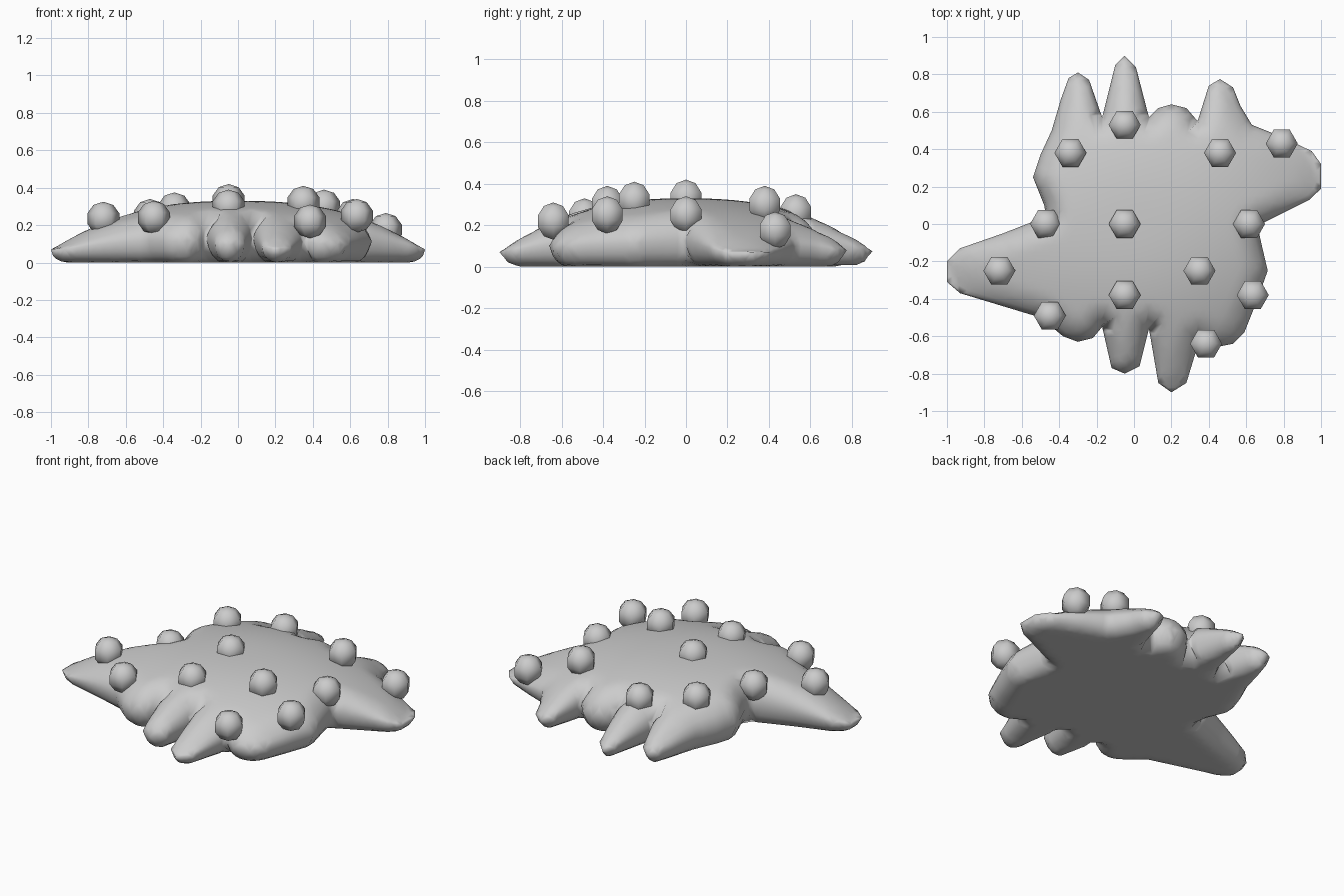
import bpy, bmesh, math
from mathutils import Vector
from mathutils.geometry import delaunay_2d_cdt, intersect_point_line

if "Cube" in bpy.data.objects:
    bpy.data.objects.remove(bpy.data.objects["Cube"])

# Body outline seen from above, clockwise from the left notch
OUT = [(-.48, .1), (-.54, .25), (-.5, .37), (-.44, .5), (-.39, .67), (-.35, .78), (-.3, .81),
       (-.24, .77), (-.17, .57), (-.1, .85), (-.05, .9), (.01, .84), (.08, .57), (.13, .62),
       (.2, .64), (.28, .62), (.34, .55), (.4, .74), (.46, .775), (.53, .73), (.57, .63),
       (.63, .53), (.78, .47), (.95, .39), (1, .32), (1, .19), (.94, .13), (.66, -.01),
       (.68, -.1), (.715, -.25), (.65, -.43), (.59, -.58), (.53, -.64), (.43, -.66),
       (.35, -.62), (.28, -.85), (.2, -.9), (.13, -.85), (.08, -.56), (.03, -.76),
       (-.05, -.8), (-.12, -.77), (-.17, -.55), (-.22, -.61), (-.3, -.63), (-.38, -.6),
       (-.5, -.5), (-.93, -.37), (-1, -.31), (-1, -.2), (-.93, -.13), (-.7, -.05), (-.47, .04)]
OUT = [Vector(p) for p in OUT]
SEGS = list(zip(OUT, OUT[1:] + OUT[:1]))


def edge_dist(p):
    best = 9
    for a, b in SEGS:
        t = max(0, min(1, (p - a).dot(b - a) / (b - a).length_squared))
        best = min(best, (p - a.lerp(b, t)).length)
    return best


def inside(p):
    hit = False
    for a, b in SEGS:
        if (a.y > p.y) != (b.y > p.y) and p.x < a.x + (p.y - a.y) * (b.x - a.x) / (b.y - a.y):
            hit = not hit
    return hit


def heights(p, d):
    """Top, bottom and rim height of the domed body."""
    q = min(1, (p.x / 1.02) ** 2 + (p.y / .92) ** 2)
    dome = .08 + .25 * (1 - q ** 1.2)
    rim = .042 + .35 * dome

    def bulge(w):
        return math.sqrt(1 - (1 - min(1, d / w)) ** 2)
    return rim + (dome - rim) * bulge(.13), rim * (1 - bulge(.09)), rim


# Sample points: rim, inset rings, interior grid
rim_pts, inset = [], []
for a, b in SEGS:
    n = max(1, round((b - a).length / .03))
    normal = Vector((b.y - a.y, a.x - b.x)).normalized()
    for i in range(n):
        p = a.lerp(b, i / n)
        rim_pts.append(p)
        for off in (.01, .028, .055):
            c = p + normal * off
            if inside(c) and edge_dist(c) > .93 * off:
                inset.append(c)
for j in range(-24, 25):
    for i in range(-27, 28):
        c = Vector((i * .038 + (j % 2) * .019, j * .038))
        if inside(c) and edge_dist(c) > .07:
            inset.append(c)
count = len(rim_pts)
pts, _, tris, *_ = delaunay_2d_cdt(
    rim_pts + inset, [(i, (i + 1) % count) for i in range(count)], [], 1, 1e-5)

# Body: domed top and flat underside sharing the rim
bm = bmesh.new()
top, bottom = [], []
for p in pts:
    d = edge_dist(p)
    t, u, r = heights(p, d)
    if d < 1e-3:
        v = bm.verts.new((p.x, p.y, r))
        top.append(v)
        bottom.append(v)
    else:
        top.append(bm.verts.new((p.x, p.y, t)))
        bottom.append(bm.verts.new((p.x, p.y, u)))
for f in tris:
    if not inside(sum((pts[i] for i in f), Vector((0, 0))) / len(f)):
        continue
    for layer in (top, bottom):
        vs = [layer[i] for i in f]
        if bm.faces.get(vs) is None:
            bm.faces.new(vs if layer is top else vs[::-1])
bmesh.ops.delete(bm, geom=[v for v in bm.verts if not v.link_faces], context='VERTS')
bmesh.ops.recalc_face_normals(bm, faces=bm.faces)
mesh = bpy.data.meshes.new("body")
bm.to_mesh(mesh)
bm.free()
mesh.shade_smooth()
bpy.context.collection.objects.link(bpy.data.objects.new("body", mesh))

# Low-poly bumps scattered over the back
BUMPS = [(-.34, .38, .285), (-.05, .53, .26), (.46, .38, .3), (.79, .43, .175),
         (-.47, 0, .25), (-.05, 0, .33), (.615, 0, .25), (-.72, -.25, .235),
         (.35, -.25, .32), (-.05, -.38, .3), (-.45, -.49, .24), (.635, -.38, .25),
         (.385, -.64, .22)]
for i, loc in enumerate(BUMPS):
    bpy.ops.mesh.primitive_uv_sphere_add(segments=6, ring_count=5, radius=.09, location=loc,
                                         rotation=(0, 0, math.pi / 2))
    bump = bpy.context.object
    bump.name = f"bump_{i + 1}"
    bump.data.shade_smooth()
